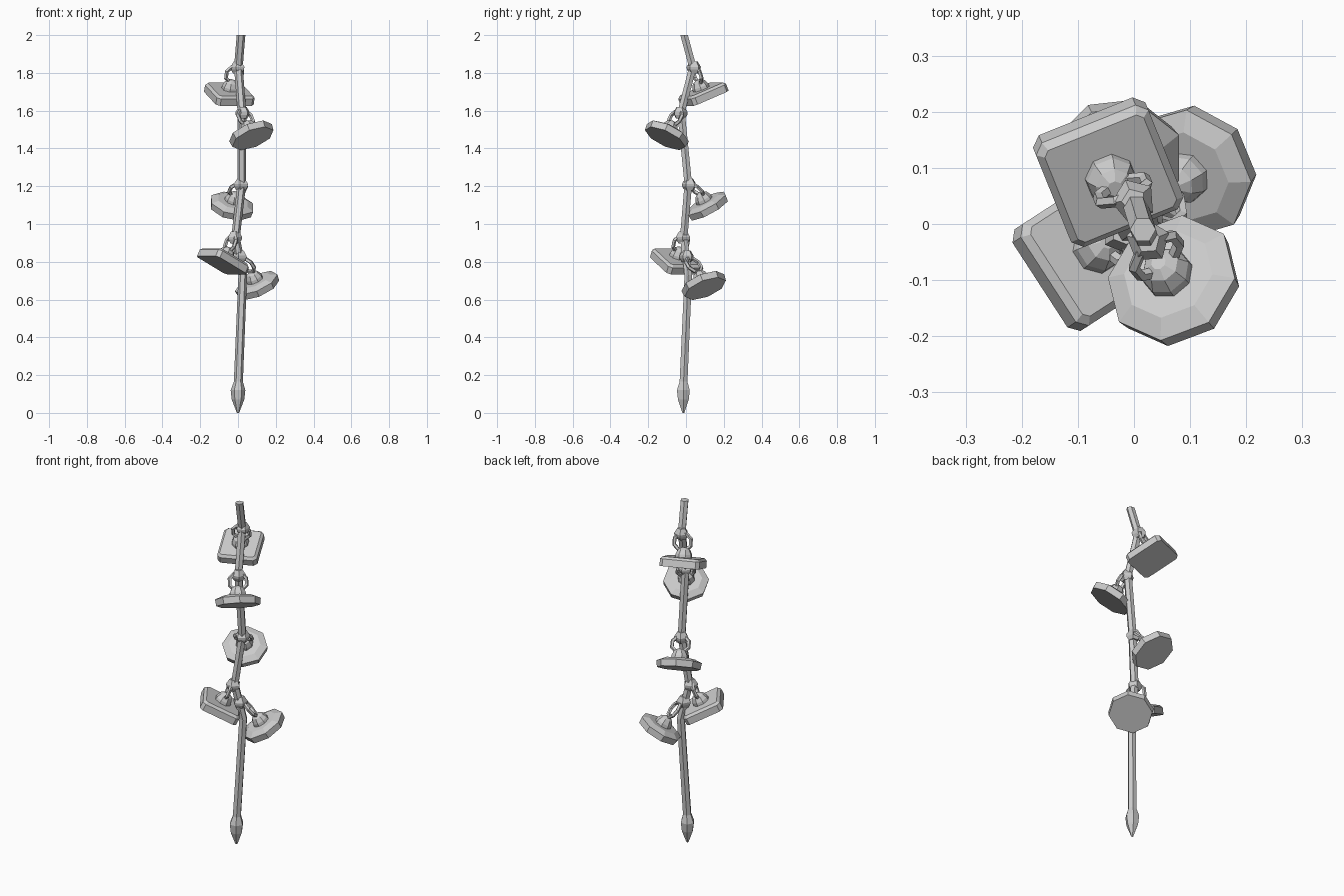
import bpy, bmesh
from math import sin, cos, tau, radians
from mathutils import Matrix, Vector

if "Cube" in bpy.data.objects:
    bpy.data.objects.remove(bpy.data.objects["Cube"])


def finish(name, bm, matrix=None):
    bmesh.ops.recalc_face_normals(bm, faces=bm.faces[:])
    if matrix:
        bm.transform(matrix)
    me = bpy.data.meshes.new(name)
    bm.to_mesh(me)
    bm.free()
    ob = bpy.data.objects.new(name, me)
    bpy.context.collection.objects.link(ob)
    return ob


def loft(name, rings, sides, matrix=None, phase=0.0):
    """Stack of flat polygon rings (x, y, z, radius), capped at both ends."""
    bm = bmesh.new()
    loops = []
    for x, y, z, r in rings:
        loops.append([bm.verts.new((x + r * cos(phase + tau * i / sides),
                                    y + r * sin(phase + tau * i / sides), z))
                      for i in range(sides)])
    for a, b in zip(loops, loops[1:]):
        for i in range(sides):
            j = (i + 1) % sides
            bm.faces.new((a[i], a[j], b[j], b[i]))
    bm.faces.new(loops[0])
    bm.faces.new(loops[-1])
    return finish(name, bm, matrix)


def lathe(name, profile, sides, matrix, phase=0.0):
    return loft(name, [(0, 0, z, r) for r, z in profile], sides, matrix, phase)


def link(name, major, minor, matrix, segs=8, tube=5):
    """Low-poly ring lying in its local XY plane."""
    bm = bmesh.new()
    g = [[bm.verts.new(((major + minor * cos(tau * j / tube)) * cos(tau * (i + .5) / segs),
                        (major + minor * cos(tau * j / tube)) * sin(tau * (i + .5) / segs),
                        minor * sin(tau * j / tube)))
          for j in range(tube)] for i in range(segs)]
    for i in range(segs):
        for j in range(tube):
            k, m = (i + 1) % segs, (j + 1) % tube
            bm.faces.new((g[i][j], g[k][j], g[k][m], g[i][m]))
    return finish(name, bm, matrix)


def basis(x, y, z, loc):
    m = Matrix((x, y, z)).transposed().to_4x4()
    m.translation = loc
    return m


# Rope with a frayed pointed end
path = [(0, -.014, 0, .006), (0, -.014, .07, .033), (0, -.014, .12, .039),
        (.002, -.013, .165, .024), (.025, .012, .73, .023), (-.013, -.012, .93, .023),
        (.02, .012, 1.21, .023), (.021, -.026, 1.59, .023), (.002, .036, 1.83, .023),
        (.016, -.01, 2.0, .023)]
loft("rope", path, 6)


def rope_at(z):
    for a, b in zip(path, path[1:]):
        if a[2] <= z <= b[2]:
            return Vector(a[:3]).lerp(Vector(b[:3]), (z - a[2]) / (b[2] - a[2]))


# Hanging weights: shape, plate centre, knot height, outward angle, tilt
weights = [("square", (-.045, .09, 1.69), 1.83, 112, 22),
           ("octagon", (.07, -.10, 1.475), 1.59, -50, 32),
           ("octagon", (-.032, .11, 1.10), 1.21, 116, 31),
           ("square", (-.077, -.05, .805), .93, 213, 27),
           ("octagon", (.10, .093, .68), .83, 42, 31)]

for n, (shape, centre, knot_z, ang, tilt) in enumerate(weights, 1):
    c = Vector(centre)
    a, t = radians(ang), radians(tilt)
    out = Vector((cos(a), sin(a), 0))
    side = Vector((-sin(a), cos(a), 0))
    radial = out * cos(t) + Vector((0, 0, sin(t)))
    normal = radial.cross(side)
    m = basis(radial, side, normal, c)

    # Plate
    if shape == "square":
        bm = bmesh.new()
        bmesh.ops.create_cube(bm, size=1)
        bmesh.ops.scale(bm, vec=(.216, .216, .052), verts=bm.verts[:])
        upright = [e for e in bm.edges
                   if abs(e.verts[0].co.z - e.verts[1].co.z) > .01]
        bmesh.ops.bevel(bm, geom=upright, offset=.018, segments=1, affect='EDGES')
        top = [e for e in bm.edges if all(v.co.z > .02 for v in e.verts)]
        bmesh.ops.bevel(bm, geom=top, offset=.013, segments=1, affect='EDGES')
        finish(f"square_weight_{n}", bm, m)
    else:
        lathe(f"octagon_weight_{n}",
              [(.117, -.026), (.122, .010), (.085, .026)], 8, m)

    # Domed boss on the plate
    lathe(f"boss_{n}", [(.047, .020), (.045, .042), (.033, .066), (.014, .078)],
          8, m, tau / 16)

    # Knot around the rope
    k = rope_at(knot_z)
    lathe(f"knot_{n}", [(.026, -.032), (.038, -.012), (.040, .002), (.022, .030)],
          5, Matrix.Translation(k + out * .006), a)

    # Ring joining knot and boss
    tip = c + normal * .066
    start = k + out * .018
    d = (tip - start).normalized()
    d = (d - side * d.dot(side)).normalized()
    link(f"ring_{n}", .048, .011, basis(d, side, d.cross(side), (start + tip) / 2))
